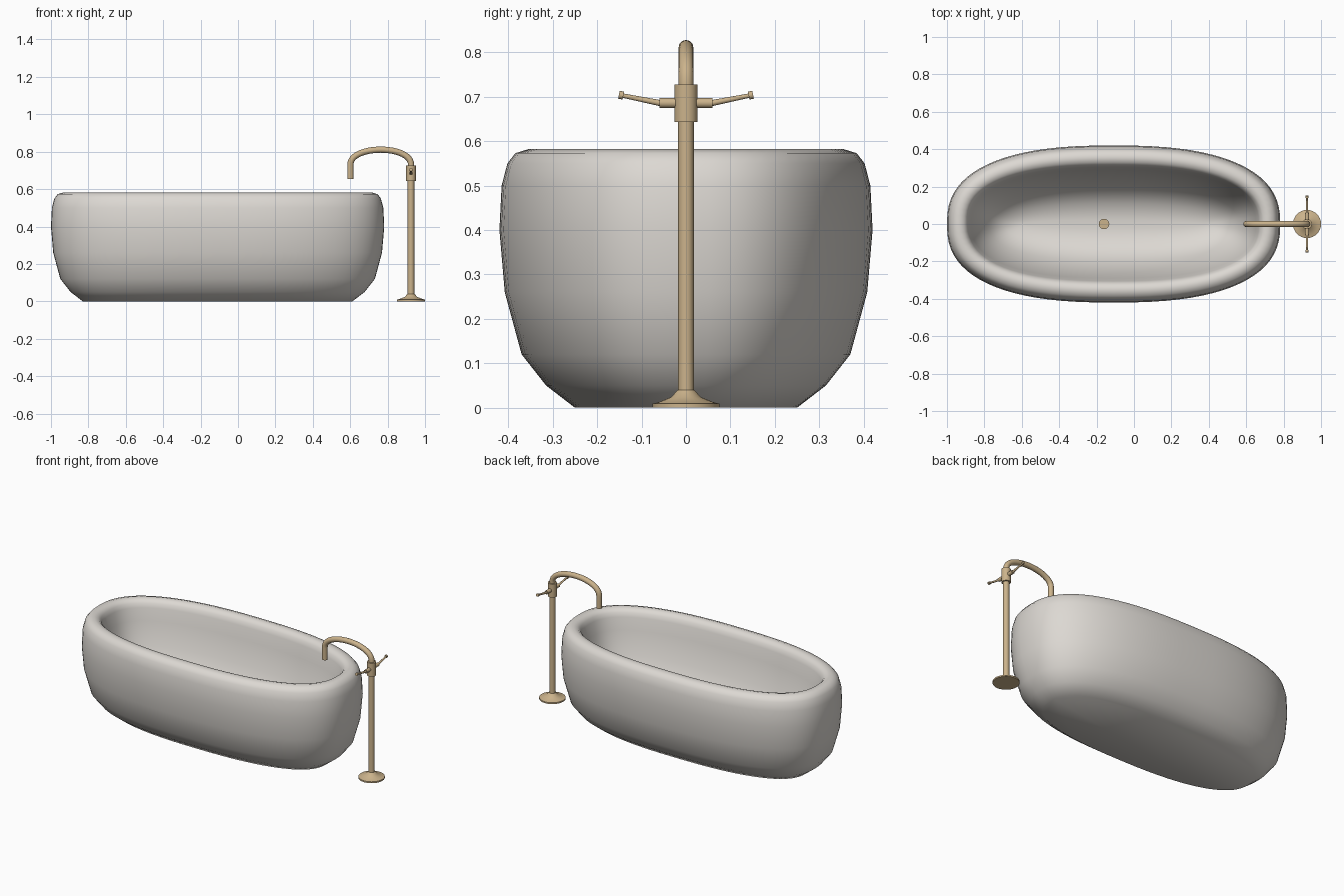
import bpy, bmesh, math
from mathutils import Vector

if "Cube" in bpy.data.objects:
    bpy.data.objects.remove(bpy.data.objects["Cube"])


def material(name, rgb):
    m = bpy.data.materials.new(name)
    m.diffuse_color = (*rgb, 1)
    m.use_nodes = True
    m.node_tree.nodes["Principled BSDF"].inputs["Base Color"].default_value = m.diffuse_color
    return m


brass = material("brass", (0.60, 0.45, 0.26))
stone = material("warm_stone", (0.72, 0.69, 0.65))


def finish(name, bm, mat, angle=40):
    bmesh.ops.recalc_face_normals(bm, faces=bm.faces)
    me = bpy.data.meshes.new(name)
    bm.to_mesh(me)
    bm.free()
    ob = bpy.data.objects.new(name, me)
    bpy.context.collection.objects.link(ob)
    me.materials.append(mat)
    bpy.ops.object.select_all(action='DESELECT')
    ob.select_set(True)
    bpy.context.view_layer.objects.active = ob
    bpy.ops.object.shade_smooth_by_angle(angle=math.radians(angle))
    return ob


def skin(rings):
    """Bridge closed rings of points and cap both ends."""
    bm = bmesh.new()
    vs = [[bm.verts.new(p) for p in r] for r in rings]
    n = len(vs[0])
    for a, b in zip(vs, vs[1:]):
        for i in range(n):
            j = (i + 1) % n
            bm.faces.new((a[i], a[j], b[j], b[i]))
    bm.faces.new(vs[0])
    bm.faces.new(vs[-1])
    return bm


def tube(name, path, radii, seg=20, angle=40):
    """Round tube along a path lying in a plane, with a radius per point."""
    pts = [Vector(p) for p in path]
    rings = []
    for i, p in enumerate(pts):
        t = (pts[min(i + 1, len(pts) - 1)] - pts[max(i - 1, 0)]).normalized()
        u = t.cross(Vector((0, 1, 0)))
        if u.length < 0.5:
            u = t.cross(Vector((1, 0, 0)))
        u.normalize()
        w = t.cross(u)
        rings.append([p + radii[i] * (math.cos(k * math.tau / seg) * u + math.sin(k * math.tau / seg) * w)
                      for k in range(seg)])
    return finish(name, skin(rings), brass, angle)


# Tub: superellipse rings, (inset, height) from the base over the rim to the inner floor
CX, A, B, N = -0.109, 0.891, 0.42, 2.5
profile = [(0.17, 0), (0.105, 0.05), (0.05, 0.12), (0.012, 0.26), (0, 0.40), (0.005, 0.50),
           (0.018, 0.55), (0.036, 0.573), (0.065, 0.582), (0.09, 0.576), (0.106, 0.56),
           (0.115, 0.535), (0.13, 0.46), (0.165, 0.32), (0.225, 0.20), (0.31, 0.105),
           (0.40, 0.098)]


def oval(d, z, seg=80):
    ring = []
    for k in range(seg):
        c, s = math.cos(k * math.tau / seg), math.sin(k * math.tau / seg)
        ring.append((CX + (A - d) * math.copysign(abs(c) ** (2 / N), c),
                     (B - d) * math.copysign(abs(s) ** (2 / N), s), z))
    return ring


finish("bathtub", skin([oval(d, z) for d, z in profile]), stone, 60)

# Drain plug on the tub floor
tube("drain", [(-0.16, 0, z) for z in (0.085, 0.108)], [0.028, 0.028])

# Floor flange and riser pipe
FX = 0.925
tube("floor_flange", [(FX, 0, z) for z in (0, 0.009, 0.013, 0.024, 0.04)],
     [0.075, 0.075, 0.06, 0.033, 0.019], 32, 35)
tube("riser_pipe", [(FX, 0, 0.02), (FX, 0, 0.66)], [0.0175] * 2, 24)
tube("valve_body", [(FX, 0, 0.643), (FX, 0, 0.727)], [0.026] * 2, 24)

# Gooseneck spout
path = [(FX, 0, 0.70)]
for k in range(25):
    a = math.pi * k / 24
    path.append((FX - 0.162 + 0.162 * math.cos(a), 0, 0.73 + 0.081 * math.sin(a) ** 0.9))
path.append((FX - 0.324, 0, 0.655))
tube("spout", path, [0.0165] * len(path), 20)

# Lever handles on both sides
for name, s in (("front", -1), ("back", 1)):
    tube(name + "_handle_hub", [(FX, s * 0.02, 0.686), (FX, s * 0.06, 0.686)], [0.0115] * 2)
    tube(name + "_lever", [(FX, s * 0.05, 0.684), (FX, s * 0.145, 0.703)], [0.007, 0.0048], 16)
    tube(name + "_lever_tip", [(FX, s * 0.141, 0.7025), (FX, s * 0.151, 0.7045)], [0.009] * 2, 16)
